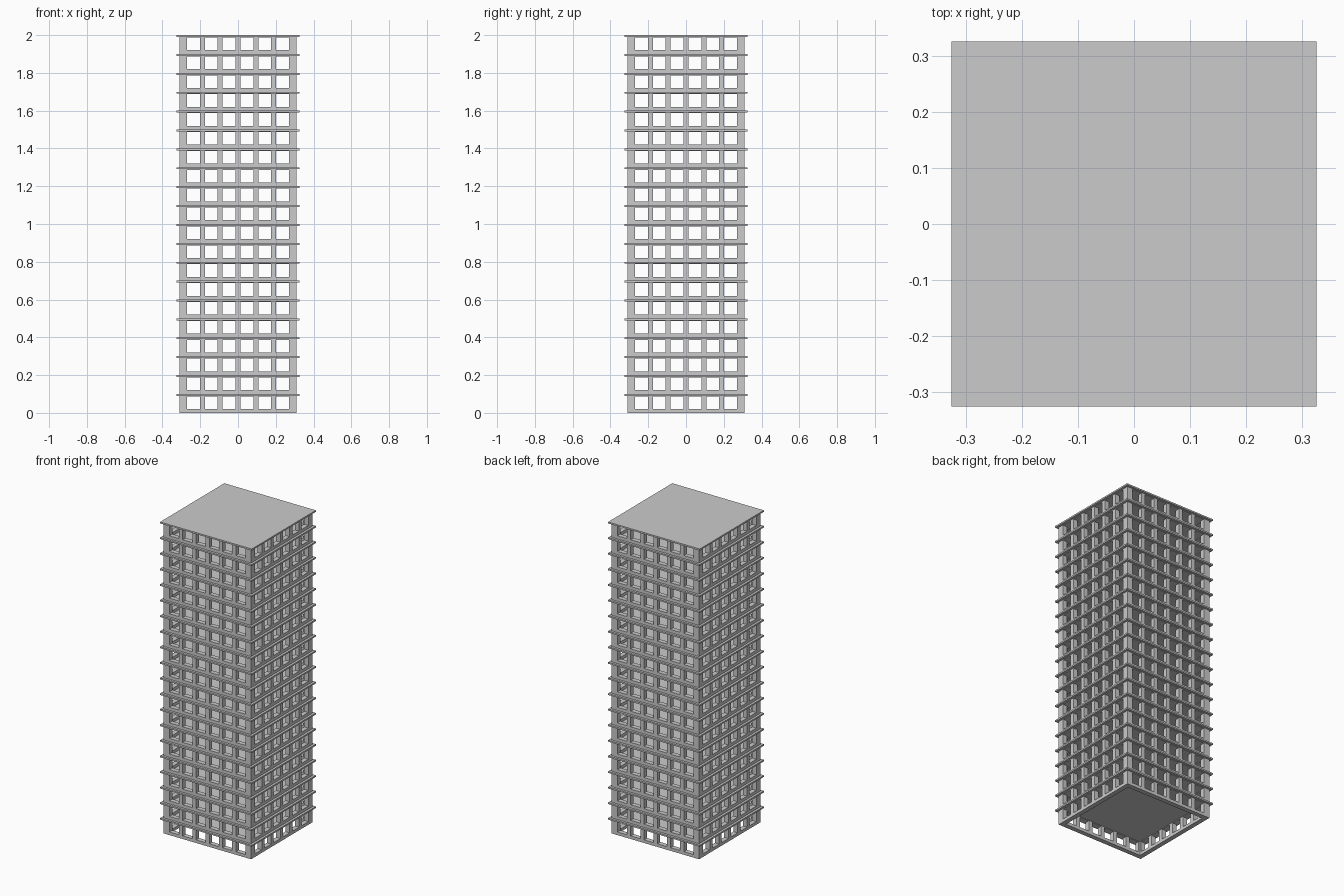
import bpy, bmesh
from mathutils import Matrix
from math import pi

if "Cube" in bpy.data.objects:
    bpy.data.objects.remove(bpy.data.objects["Cube"])

FLOORS, STOREY, SLAB = 20, 0.1, 0.01
HALF, OVERHANG, WALL = 0.31, 0.325, 0.03
WIN, PITCH = 0.068, 0.0943
ZS = [0, 0.02, 0.087, STOREY - SLAB]

# column lines across one facade: corner, window edges..., corner
xs = [-HALF]
for i in range(6):
    c = (i - 2.5) * PITCH
    xs += [c - WIN / 2, c + WIN / 2]
xs.append(HALF)


def stack(obj):
    arr = obj.modifiers.new("storeys", 'ARRAY')
    arr.count = FLOORS
    arr.use_relative_offset = False
    arr.use_constant_offset = True
    arr.constant_offset_displace = (0, 0, STOREY)


def add_object(name, bm):
    mesh = bpy.data.meshes.new(name)
    bm.to_mesh(mesh)
    bm.free()
    obj = bpy.data.objects.new(name, mesh)
    bpy.context.collection.objects.link(obj)
    return obj


# window walls: four pierced facades joined at the corners, thickened inward
bm = bmesh.new()
for side in range(4):
    rot = Matrix.Rotation(side * pi / 2, 4, 'Z')
    grid = [[bm.verts.new(rot @ Matrix.Translation((x, -HALF, z)).translation)
             for z in ZS] for x in xs]
    for i in range(len(xs) - 1):
        for j in range(len(ZS) - 1):
            if i % 2 and j == 1:
                continue
            bm.faces.new((grid[i][j], grid[i + 1][j],
                          grid[i + 1][j + 1], grid[i][j + 1]))
bmesh.ops.remove_doubles(bm, verts=bm.verts, dist=1e-4)
walls = add_object("window_walls", bm)
solid = walls.modifiers.new("thickness", 'SOLIDIFY')
solid.thickness = WALL
solid.offset = -1
solid.use_even_offset = True
stack(walls)

# floor slabs: overhanging plate on top of every storey
bm = bmesh.new()
bmesh.ops.create_cube(bm, size=1, matrix=Matrix.Translation((0, 0, STOREY - SLAB / 2))
                      @ Matrix.Diagonal((2 * OVERHANG, 2 * OVERHANG, SLAB, 1)))
stack(add_object("floor_slabs", bm))
